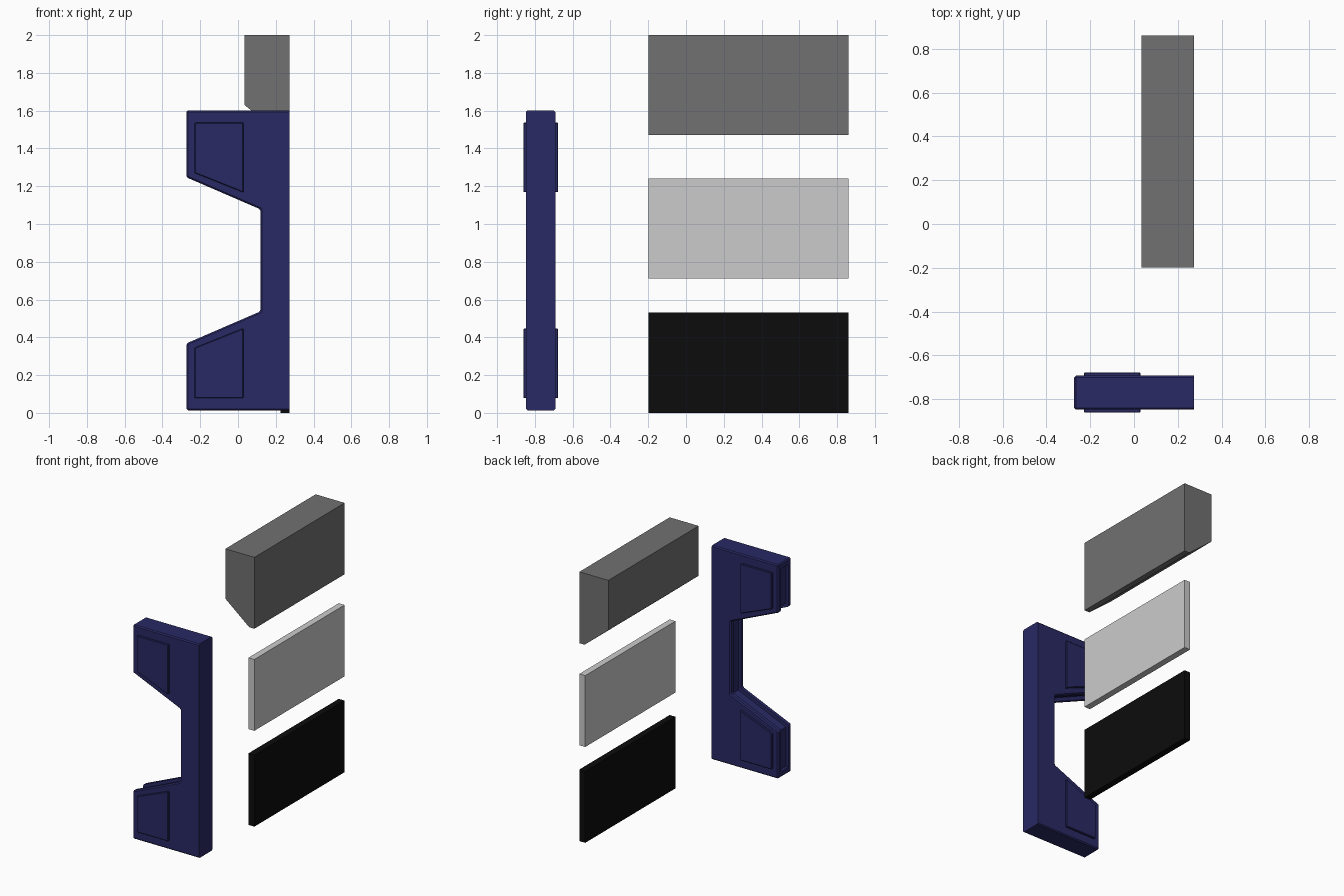
import bpy, bmesh

if "Cube" in bpy.data.objects:
    bpy.data.objects.remove(bpy.data.objects["Cube"])

def material(name, rgb):
    m = bpy.data.materials.new(name)
    m.diffuse_color = (*rgb, 1)
    m.use_nodes = True
    m.node_tree.nodes["Principled BSDF"].inputs["Base Color"].default_value = m.diffuse_color
    return m

def extrude(name, profile, y0, y1, mat=None, bevel=0, flat_x=None):
    """Extrude an x-z profile along y; edges lying on x = flat_x stay sharp."""
    bm = bmesh.new()
    face = bm.faces.new([bm.verts.new((x, y0, z)) for x, z in profile])
    ext = bmesh.ops.extrude_face_region(bm, geom=[face])
    moved = [v for v in ext["geom"] if isinstance(v, bmesh.types.BMVert)]
    bmesh.ops.translate(bm, verts=moved, vec=(0, y1 - y0, 0))
    bmesh.ops.recalc_face_normals(bm, faces=bm.faces)
    if bevel:
        edges = [e for e in bm.edges if flat_x is None or
                 not all(abs(v.co.x - flat_x) < 1e-5 for v in e.verts)]
        bmesh.ops.bevel(bm, geom=edges, offset=bevel, segments=1,
                        affect='EDGES', clamp_overlap=True)
    me = bpy.data.meshes.new(name)
    bm.to_mesh(me)
    bm.free()
    ob = bpy.data.objects.new(name, me)
    bpy.context.collection.objects.link(ob)
    if mat:
        me.materials.append(mat)
    return ob

def rect(x0, x1, z0, z1):
    return [(x0, z0), (x1, z0), (x1, z1), (x0, z1)]

MID = 0.8075                                    # bracket mirror height
RIGHT = 0.273                                   # shared flat back plane
def flip(points):
    return [(x, 2 * MID - z) for x, z in reversed(points)]

navy = material("navy", (0.022, 0.022, 0.13))
dark = material("dark_grey", (0.165, 0.165, 0.165))
light = material("light_grey", (0.69, 0.69, 0.69))
black = material("black", (0.0036, 0.0036, 0.0036))

# C-shaped bracket body
upper = [(RIGHT, 1.602), (-RIGHT, 1.602), (-RIGHT, 1.247), (0.118, 1.078)]
body = extrude("bracket_body", upper + flip(upper), -0.847, -0.692, navy, 0.008, RIGHT)

# channel running round the inner edge of the bracket
inner = [(-0.30, 1.56), (-0.250, 1.56), (-0.250, 1.267), (0.140, 1.097)]
channel = inner + flip(inner) + [(-0.30, 0.415), (0.05, 0.6), (0.05, 1.015), (-0.30, 1.2)]
cutter = extrude("channel_cutter", channel, -0.814, -0.725)
cutter.hide_render = True
cutter.hide_viewport = True
cut = body.modifiers.new("channel", 'BOOLEAN')
cut.operation = 'DIFFERENCE'
cut.solver = 'EXACT'
cut.object = cutter

# raised panels on both sides of each arm
panel = [(0.029, 1.537), (-0.229, 1.537), (-0.229, 1.27), (0.029, 1.167)]
for label, pts in (("upper", panel), ("lower", flip(panel))):
    extrude(label + "_front_panel", pts, -0.861, -0.84, navy, 0.004)
    extrude(label + "_back_panel", pts, -0.697, -0.677, navy, 0.004)

# three separate long blocks
extrude("top_block", [(RIGHT, 1.47), (RIGHT, 2.0), (0.035, 2.0), (0.035, 1.63), (0.23, 1.47)],
        -0.198, 0.861, dark)
extrude("middle_slab", rect(0.225, RIGHT, 0.712, 1.242), -0.198, 0.861, light)
extrude("bottom_slab", rect(0.225, RIGHT, 0.0, 0.532), -0.198, 0.861, black)
